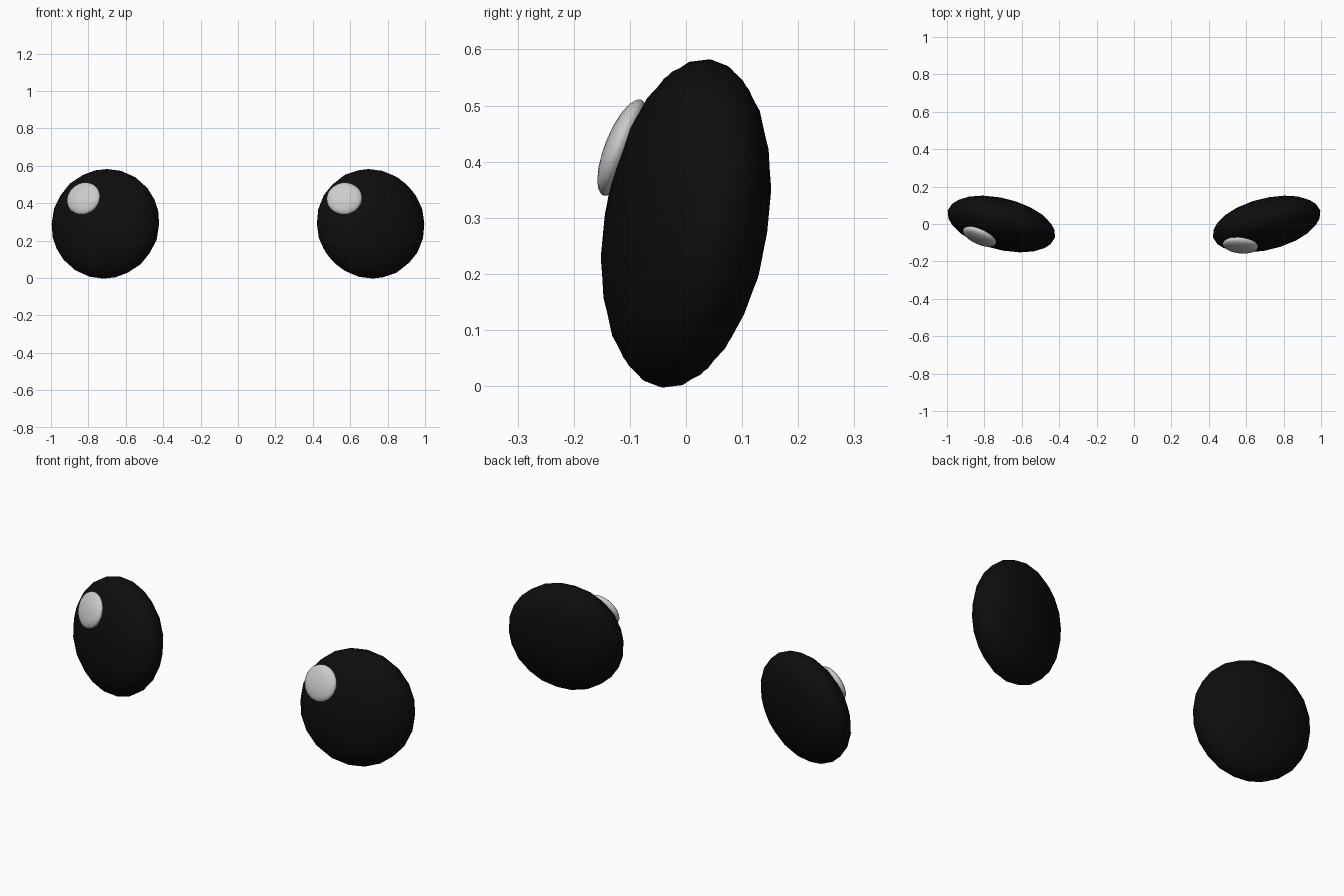
import bpy
from mathutils import Vector, Matrix

if "Cube" in bpy.data.objects:
    bpy.data.objects.remove(bpy.data.objects["Cube"])

A, B = 0.296, 0.132          # eye radius and half depth
CX, CZ = 0.709, 0.29         # eye centre

black = bpy.data.materials.new("black")
black.diffuse_color = (0.004, 0.004, 0.004, 1)
black.use_nodes = True
black.node_tree.nodes["Principled BSDF"].inputs["Base Color"].default_value = black.diffuse_color


def frame(n):
    """Rotation whose -y axis points along n, kept upright."""
    y = -n.normalized()
    x = y.cross(Vector((0, 0, 1))).normalized()
    z = x.cross(y)
    return Matrix((x, y, z)).transposed()


def ellipsoid(name, centre, rot, radii):
    bpy.ops.mesh.primitive_ico_sphere_add(subdivisions=3, radius=1)
    ob = bpy.context.object
    ob.name = name
    ob.data.transform(rot.to_4x4() @ Matrix.Diagonal((*radii, 1)))
    ob.location = centre
    bpy.ops.object.shade_smooth()
    return ob


for side, label, dx in ((1, "right", -0.14), (-1, "left", -0.117)):
    # flattened eye, turned outward and leaning back
    centre = Vector((side * CX, 0, CZ))
    n = Vector((side * 0.24, -0.96, 0.15)).normalized()
    rot = frame(n)
    eye = ellipsoid(label + "_eye", centre, rot, (A, B, A))
    eye.data.materials.append(black)

    # highlight bead set on the front surface, upper left
    inv = rot @ Matrix.Diagonal((1 / A**2, 1 / B**2, 1 / A**2)) @ rot.transposed()
    d, e = Vector((dx, 0, 0.135)), Vector((0, 1, 0))
    a, b, c = e.dot(inv @ e), d.dot(inv @ e), d.dot(inv @ d) - 1
    p = d + e * ((-b - (b * b - a * c) ** 0.5) / a)
    normal = (inv @ p).normalized()
    ellipsoid(label + "_highlight", centre + p, frame(normal), (0.096, 0.03, 0.092))
